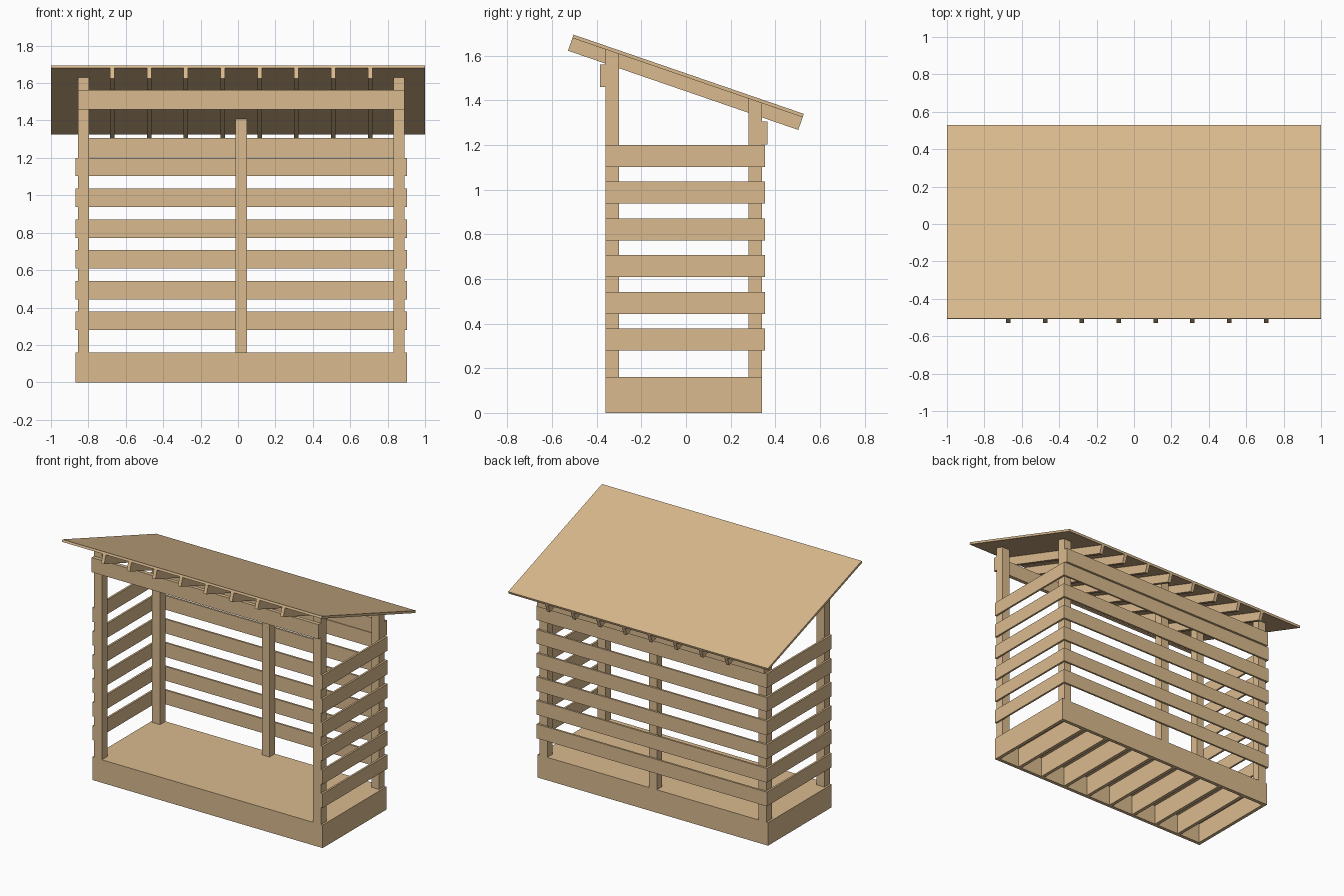
import bpy
import math

if "Cube" in bpy.data.objects:
    bpy.data.objects.remove(bpy.data.objects["Cube"])

wood = bpy.data.materials.new("pale_wood")
wood.diffuse_color = (0.70, 0.49, 0.27, 1)
wood.use_nodes = True
wood.node_tree.nodes["Principled BSDF"].inputs["Base Color"].default_value = wood.diffuse_color


def prism(name, x0, x1, profile):
    """Extrude a (y, z) profile, listed counter-clockwise, along x."""
    n = len(profile)
    verts = [(x, y, z) for x in (x0, x1) for y, z in profile]
    faces = [tuple(reversed(range(n))), tuple(range(n, 2 * n))]
    faces += [(i, (i + 1) % n, n + (i + 1) % n, n + i) for i in range(n)]
    mesh = bpy.data.meshes.new(name)
    mesh.from_pydata(verts, [], faces)
    mesh.materials.append(wood)
    ob = bpy.data.objects.new(name, mesh)
    bpy.context.collection.objects.link(ob)
    return ob


def box(name, x0, x1, y0, y1, z0, z1):
    return prism(name, x0, x1, [(y0, z0), (y1, z0), (y1, z1), (y0, z1)])


# Main dimensions
XL, XR = -0.870, 0.904          # outer body sides
YF, YB = -0.36, 0.34            # outer body front and back
CX = (XL + XR) / 2
SLAT = 0.0135                   # slat thickness
POST = 0.06
BASE = 0.16
PITCH = (XR - XL) / 9           # joist and rafter spacing
SLOPE = math.atan2(0.355, 1.032)
CO, SI = math.cos(SLOPE), math.sin(SLOPE)
ROOF_Y, ROOF_Z = -0.504, 1.695  # upper front edge of roof
ROOF_LEN, SHEET, RAFTER = 1.032 / CO, 0.016, 0.060


def on_roof(s, d):
    """Point s along the slope and d below the roof surface."""
    return ROOF_Y + s * CO - d * SI, ROOF_Z - s * SI - d * CO


def roof_under(y):
    return ROOF_Z - (y - ROOF_Y) * SI / CO - SHEET / CO


# Base: deck, rim boards and joists
T = 0.024
box("deck", XL, XR, YF, YB, BASE - 0.02, BASE)
box("front_rim", XL, XR, YF, YF + T, 0, BASE - 0.02)
box("back_rim", XL, XR, YB - T, YB, 0, BASE - 0.02)
box("left_rim", XL, XL + T, YF + T, YB - T, 0, BASE - 0.02)
box("right_rim", XR - T, XR, YF + T, YB - T, 0, BASE - 0.02)
for i in range(1, 9):
    x = XL + PITCH * i
    box("floor_joist", x - T / 2, x + T / 2, YF + T, YB - T, 0, BASE - 0.02)

# Posts, cut to the roof slope
PL, PR = XL + SLAT, XR - SLAT
for name, x, y in (("front_left_post", PL, YF), ("front_right_post", PR - POST, YF),
                   ("back_left_post", PL, YB - POST), ("back_right_post", PR - POST, YB - POST),
                   ("back_middle_post", CX - POST / 2, YB - POST)):
    prism(name, x, x + POST, [(y, BASE), (y + POST, BASE),
                              (y + POST, roof_under(y + POST)), (y, roof_under(y))])

# Wall slats on the two sides and the back
for i in range(6):
    z0 = 0.279 + 0.1646 * i
    z1 = z0 + 0.0985
    box("left_slat", XL, PL, YF, YB + SLAT, z0, z1)
    box("right_slat", PR, XR, YF, YB + SLAT, z0, z1)
    box("back_slat", PL, PR, YB, YB + SLAT, z0, z1)

# Beams carrying the rafters
box("front_beam", PL, PR, YF - 0.026, YF, 1.46, 1.562)
box("back_beam", PL, PR, YB, YB + 0.026, 1.203, 1.306)

# Rafters and roof sheet
for i in range(1, 9):
    x = XL + PITCH * i
    prism("rafter", x - T / 2, x + T / 2,
          [on_roof(0, SHEET + RAFTER), on_roof(ROOF_LEN, SHEET + RAFTER),
           on_roof(ROOF_LEN, SHEET), on_roof(0, SHEET)])
prism("roof_sheet", -1, 1, [on_roof(0, SHEET), on_roof(ROOF_LEN, SHEET),
                            on_roof(ROOF_LEN, 0), on_roof(0, 0)])
